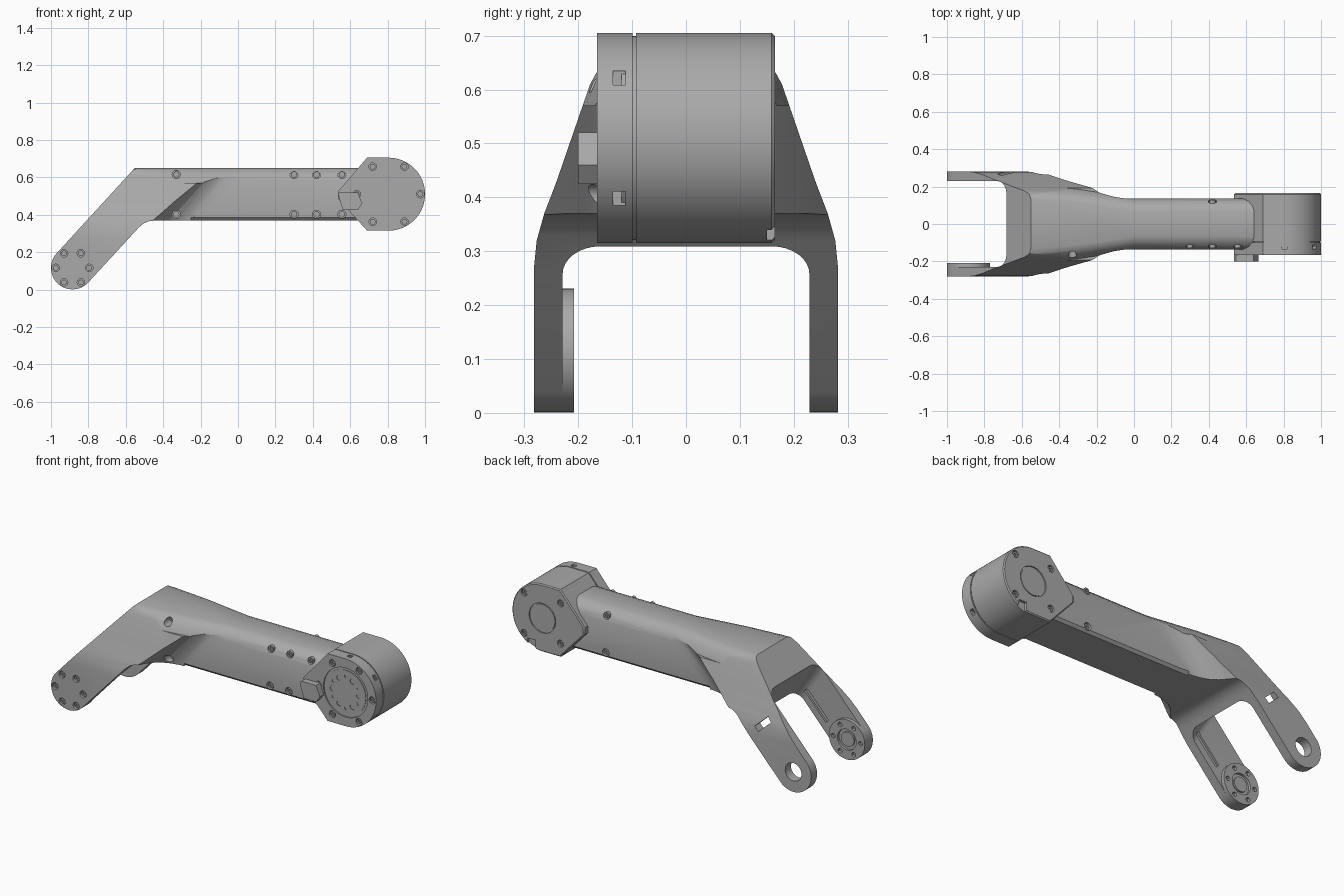
import bpy, bmesh, math
from mathutils import Vector

if "Cube" in bpy.data.objects:
    bpy.data.objects.remove(bpy.data.objects["Cube"])


def material(name, c):
    m = bpy.data.materials.new(name)
    m.use_nodes = True
    m.diffuse_color = (c, c, c, 1)
    m.node_tree.nodes["Principled BSDF"].inputs["Base Color"].default_value = (c, c, c, 1)
    return m


GREY = material("machined grey", 0.4)

# Key positions: fork pivot, motor centre, direction along the fork legs
PX, PZ, PR = -0.885, 0.116, 0.115
MX, MZ, MR = 0.805, 0.51, 0.195
DX, DZ = 0.678, 0.735


def xz(u, v, w): return (u, w, v)
def yz(u, v, w): return (w, u, v)
def sheared_plan(u, v, w): return (u + 0.92 * (w - 0.6), v, w)
def leg_plan(u, v, w):
    t = u + 0.25 * w
    return (PX + DX * t - DZ * w, v, PZ + DZ * t + DX * w)
def leg_side(u, v, w): return (PX + DX * u - DZ * v, w, PZ + DZ * u + DX * v)


def loft(name, rings):
    """Closed solid through rings with equal point counts."""
    bm = bmesh.new()
    rows = [[bm.verts.new(p) for p in r] for r in rings]
    n = len(rows[0])
    for a, b in zip(rows, rows[1:]):
        for i in range(n):
            bm.faces.new((a[i], a[(i + 1) % n], b[(i + 1) % n], b[i]))
    bm.faces.new(rows[0])
    bm.faces.new(rows[-1])
    bmesh.ops.recalc_face_normals(bm, faces=bm.faces)
    me = bpy.data.meshes.new(name)
    bm.to_mesh(me)
    bm.free()
    me.materials.append(GREY)
    ob = bpy.data.objects.new(name, me)
    bpy.context.collection.objects.link(ob)
    return ob


def prism(name, pts, place, a, b):
    return loft(name, [[place(u, v, w) for u, v in pts] for w in (a, b)])


def arc(cx, cz, r, start, end, n=24):
    angles = [math.radians(start + (end - start) * i / n) for i in range(n + 1)]
    return [(cx + r * math.cos(a), cz + r * math.sin(a)) for a in angles]


def disc(name, cx, cz, r, a, b, n=32):
    return prism(name, arc(cx, cz, r, 0, 360, n)[:-1], xz, a, b)


def combine(ob, tool, op="DIFFERENCE"):
    m = ob.modifiers.new("cut", "BOOLEAN")
    m.operation, m.solver, m.object = op, "EXACT", tool
    bpy.context.view_layer.objects.active = ob
    bpy.ops.object.modifier_apply(modifier=m.name)
    bpy.data.objects.remove(tool)


def mirrored(half):
    return half + [(-y, z) for y, z in reversed(half)]


def ring(cx, cz, r, n, start=0):
    return [(cx + r * math.cos(math.radians(start) + math.tau * i / n),
             cz + r * math.sin(math.radians(start) + math.tau * i / n)) for i in range(n)]


def screw(ob, x, z, face, depth, side=-1, r=0.022):
    """Counterbore with a socket screw head sunk in it."""
    floor = face - side * depth
    combine(ob, disc("bore", x, z, r, floor, side * 0.4, 20))
    head = disc("screw", x, z, r * 0.75, floor - side * 0.005, floor + side * 0.012, 16)
    combine(head, disc("socket", x, z, r * 0.4, floor + side * 0.004, side * 0.4, 6))


# Arm body: side outline trimmed by the end section and the flared plan
side = arc(PX, PZ, PR, 137.3, 317.3, 32)
side += [(-0.53, 0.332), (-0.505, 0.353), (-0.475, 0.366), (-0.43, 0.37),
         (0.65, 0.37), (0.65, 0.65), (-0.552, 0.65)]
body = prism("arm_body", side, xz, -0.4, 0.4)
section = mirrored([(0.282, -0.1), (0.282, 0.27), (0.277, 0.32), (0.263, 0.37),
                    (0.24, 0.43), (0.178, 0.61), (0.167, 0.63), (0.145, 0.66)])
combine(body, prism("section", section, yz, -1.2, 0.8), "INTERSECT")
plan = mirrored([(0.135, 1.5), (0.135, 0.0), (0.138, -0.06), (0.147, -0.11),
                 (0.165, -0.155), (0.19, -0.19), (0.225, -0.22), (0.3, -0.265), (0.3, -1.6)])
combine(body, prism("plan", [(x, y) for y, x in plan], sheared_plan, -0.1, 0.8), "INTERSECT")

# Sloped shoulders along the top edges, softened lower edges
for s in (-1, 1):
    rings = []
    for x, out in ((-0.62, 0.075), (-0.3, 0.045), (0.0, 0), (0.8, 0)):
        rings.append([(x, s * (y + out), z) for y, z in
                      ((0.141, 0.57), (0.122, 0.615), (0.095, 0.64), (0.06, 0.652),
                       (0.06, 0.72), (0.3, 0.72), (0.3, 0.57))])
    combine(body, loft("shoulder", rings))
    edge = [(s * 0.12, 0.36), (s * 0.12, 0.369), (s * 0.137, 0.387), (s * 0.15, 0.36)]
    combine(body, prism("lower_edge", edge, yz, -0.25, 0.8))

# Fork gap with rounded inner corners
gap = [(-0.4, -0.229)] + arc(0.327, -0.159, 0.07, -90, 0, 8)
gap += arc(0.327, 0.159, 0.07, 0, 90, 8) + [(-0.4, 0.229)]
combine(body, prism("gap", gap, leg_plan, -0.25, 0.25))

# Rear leg bearing hole and cable slot, front leg inner groove
combine(body, disc("bearing_hole", PX, PZ, 0.052, 0.15, 0.4))
combine(body, prism("cable_slot", [(0.28, -0.05), (0.315, -0.05), (0.315, 0.05), (0.28, 0.05)],
                    leg_side, 0.2, 0.4))
combine(body, prism("groove", [(0.14, -0.075), (0.34, -0.075), (0.34, -0.05), (0.14, -0.05)],
                    leg_side, -0.24, -0.2))

# Bearing boss inside the front leg
boss = disc("bearing_boss", PX, PZ, PR, -0.235, -0.208, 48)
combine(boss, disc("recess", PX, PZ, 0.06, -0.222, -0.1))
for x, z in ring(PX, PZ, 0.088, 6):
    combine(boss, disc("hole", x, z, 0.013, -0.225, -0.1, 12))
disc("bearing_hub", PX, PZ, 0.042, -0.235, -0.213)

# Pivot screws and body screws
for x, z in ring(PX, PZ, 0.09, 6):
    screw(body, x, z, -0.282, 0.02, r=0.02)
for x in (-0.33, 0.3, 0.42, 0.555):
    for z in (0.615, 0.402):
        screw(body, x, z, -0.135, 0.02)
for z in (0.615, 0.402):
    screw(body, 0.42, z, 0.135, 0.02, 1)

# Motor housing: round end with a pointed neck, split by a thin groove
outline = arc(MX, MZ, MR, -90, 90, 48)
outline += [(0.69, MZ + MR), (0.535, 0.525), (0.535, 0.485), (0.69, MZ - MR)]
inner = [(MX + (x - MX) * 0.97, MZ + (z - MZ) * 0.97) for x, z in outline]
front = prism("motor_front_cap", outline, xz, -0.165, -0.099)
prism("motor_seam", inner, xz, -0.12, -0.07)
rear = loft("motor_housing", [[xz(u, v, w) for u, v in o] for o, w in
                              ((outline, -0.093), (outline, 0.159), (inner, 0.165))])

# Front output flange
combine(front, disc("flange_recess", MX, MZ, 0.142, -0.158, -0.3, 48))
flange = disc("output_flange", MX, MZ, 0.128, -0.16, -0.163, 48)
for r, hole, start in ((0.085, 0.016, 0), (0.092, 0.009, 30)):
    for x, z in ring(MX, MZ, r, 6, start):
        combine(flange, disc("hole", x, z, hole, -0.3, -0.1, 12))
for x, z in ring(MX, MZ, 0.17, 6):
    screw(front, x, z, -0.165, 0.016, r=0.02)

# Radial pin windows on the front cap
for a in (35, -35, 90):
    c = Vector((MX + MR * math.cos(math.radians(a)), MZ + MR * math.sin(math.radians(a))))
    h = 0.013
    combine(front, prism("window", [(c.x - h, c.y - h), (c.x + h, c.y - h),
                                    (c.x + h, c.y + h), (c.x - h, c.y + h)], xz, -0.135, -0.112))

# Rear cap details
combine(rear, disc("rear_recess", MX, MZ, 0.085, 0.158, 0.3, 48))
disc("rear_cover", MX, MZ, 0.079, 0.15, 0.163, 48)
for x, z in ring(MX, MZ, 0.165, 4, 45):
    screw(rear, x, z, 0.165, 0.016, 1, 0.02)
combine(rear, prism("rear_notch", [(0.85, 0.28), (0.9, 0.28), (0.9, 0.37), (0.85, 0.37)],
                    xz, 0.15, 0.3))

# Cable connector on the front of the neck
prism("connector", [(0.535, 0.51), (0.56, 0.425), (0.64, 0.425), (0.665, 0.46),
                    (0.64, 0.52), (0.545, 0.52)], xz, -0.2, -0.13)

# Smooth shading with sharp edges kept
for ob in bpy.context.scene.objects:
    ob.select_set(ob.type == "MESH")
bpy.ops.object.shade_smooth_by_angle(angle=math.radians(30))
